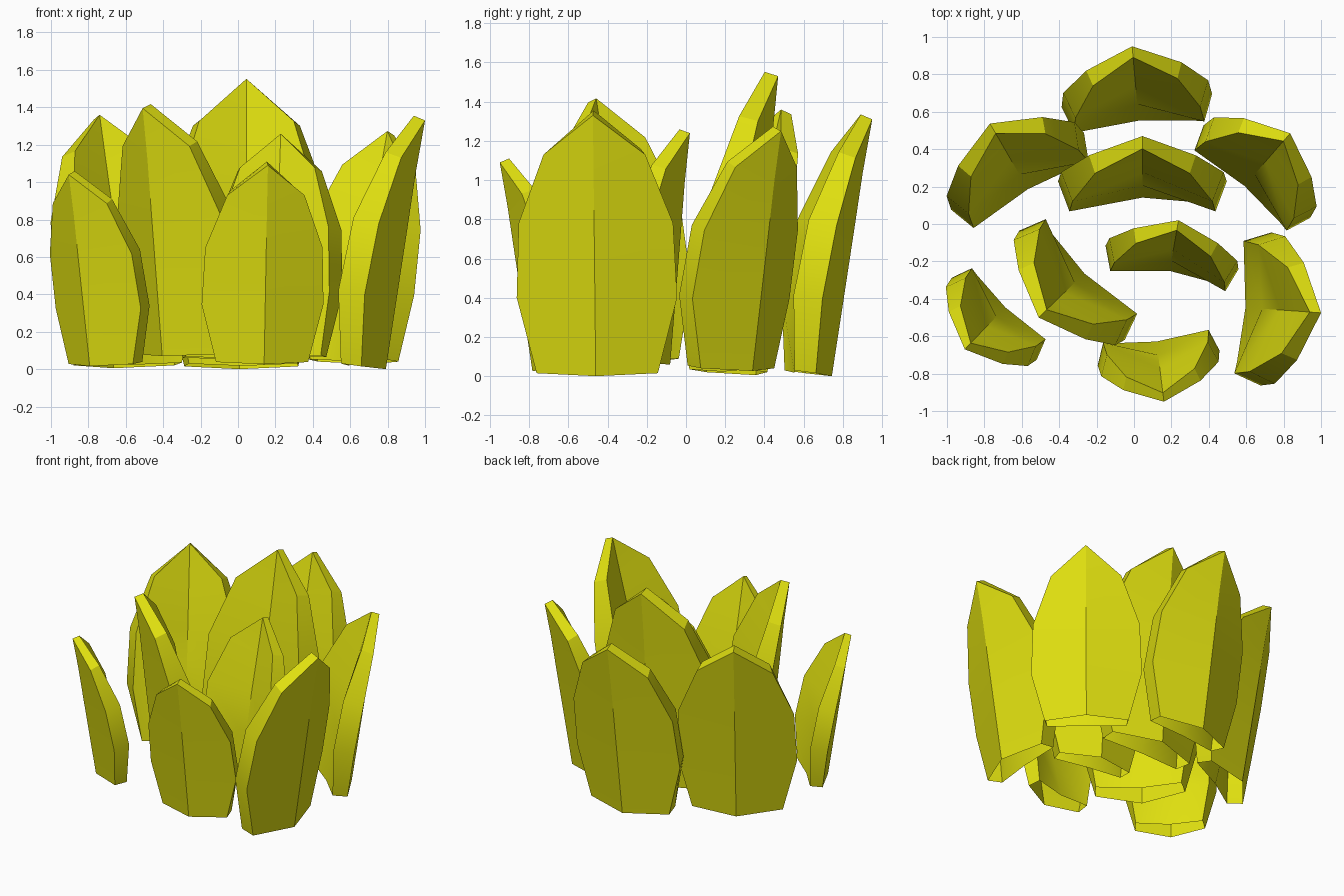
import bpy, bmesh, math
from mathutils import Matrix, Vector

cube = bpy.data.objects.get("Cube")
if cube:
    bpy.data.objects.remove(cube, do_unlink=True)

# Leaf colour
green = bpy.data.materials.new("yellow_green")
green.use_nodes = True
colour = (0.75, 0.75, 0.005, 1)
green.diffuse_color = colour
green.node_tree.nodes["Principled BSDF"].inputs["Base Color"].default_value = colour

# Cross-sections, origin below the outer tip: half width, ridge x, ridge z, edge x, edge z
OUTER = [(.31, -.21, 0, -.32, .015), (.41, -.15, .39, -.295, .40),
         (.395, -.095, .75, -.22, .78), (.26, -.05, 1.05, -.11, 1.13)]
INNER = [(.295, -.405, .018, -.43, .03), (.355, -.315, .41, -.44, .42),
         (.34, -.22, .78, -.36, .81), (.23, -.135, 1.08, -.195, 1.16)]
OUTER_TIP, INNER_TIP = Vector((0, 0, 1.33)), Vector((-.06, 0, 1.355))


def add_skin(bm, rows, tip):
    """One folded side of a leaf; returns its rim from right foot over the tip to left foot."""
    grid = [[bm.verts.new(p) for p in ((ex, -w, ez), (rx, 0, rz), (ex, w, ez))]
            for w, rx, rz, ex, ez in rows]
    top = bm.verts.new(tip)
    for low, high in zip(grid, grid[1:]):
        for i in range(2):
            bm.faces.new((low[i], low[i + 1], high[i + 1], high[i]))
    for i in range(2):
        bm.faces.new((grid[-1][i], grid[-1][i + 1], top))
    return [r[0] for r in grid] + [top] + [r[2] for r in reversed(grid)]


def make_leaf(name, tip, heading, size, lean=0):
    bm = bmesh.new()
    outer = add_skin(bm, OUTER, OUTER_TIP)
    inner = add_skin(bm, INNER, INNER_TIP)
    # Thick rim joining both skins, open at the foot
    for i in range(1, len(outer)):
        bm.faces.new((outer[i - 1], outer[i], inner[i], inner[i - 1]))
    place = (Matrix.Translation(tip) @ Matrix.Rotation(math.radians(heading), 4, 'Z')
             @ Matrix.Rotation(lean, 4, 'Y') @ Matrix.Scale(size, 4)
             @ Matrix.Translation(-OUTER_TIP))
    bm.transform(place)
    bmesh.ops.recalc_face_normals(bm, faces=bm.faces[:])
    mesh = bpy.data.meshes.new(name)
    bm.to_mesh(mesh)
    bm.free()
    mesh.materials.append(green)
    leaf = bpy.data.objects.new(name, mesh)
    bpy.context.collection.objects.link(leaf)
    bpy.ops.object.select_all(action='DESELECT')
    leaf.select_set(True)
    bpy.context.view_layer.objects.active = leaf
    bpy.ops.object.shade_smooth_by_angle(angle=math.radians(30))


# Outer ring of leaves
make_leaf("leaf_back", (-.01, .95, 1.31), 95, .985)
make_leaf("leaf_back_left", (.835, .485, 1.25), 49, .92)
make_leaf("leaf_left", (1.0, -.475, 1.33), -4, 1.0)
make_leaf("leaf_front", (.16, -.95, 1.09), -83, .80)
make_leaf("leaf_front_right", (-.905, -.67, 1.04), 226, .77)
make_leaf("leaf_back_right", (-.77, .537, 1.335), 120, 1.0)

# Inner, more upright leaves
make_leaf("inner_leaf_back", (.045, .47, 1.53), 90, 1.1, -.08)
make_leaf("inner_leaf_centre", (.238, .02, 1.24), 80, .88, -.07)
make_leaf("inner_leaf_right", (-.51, -.5, 1.395), 224, .99, -.047)
